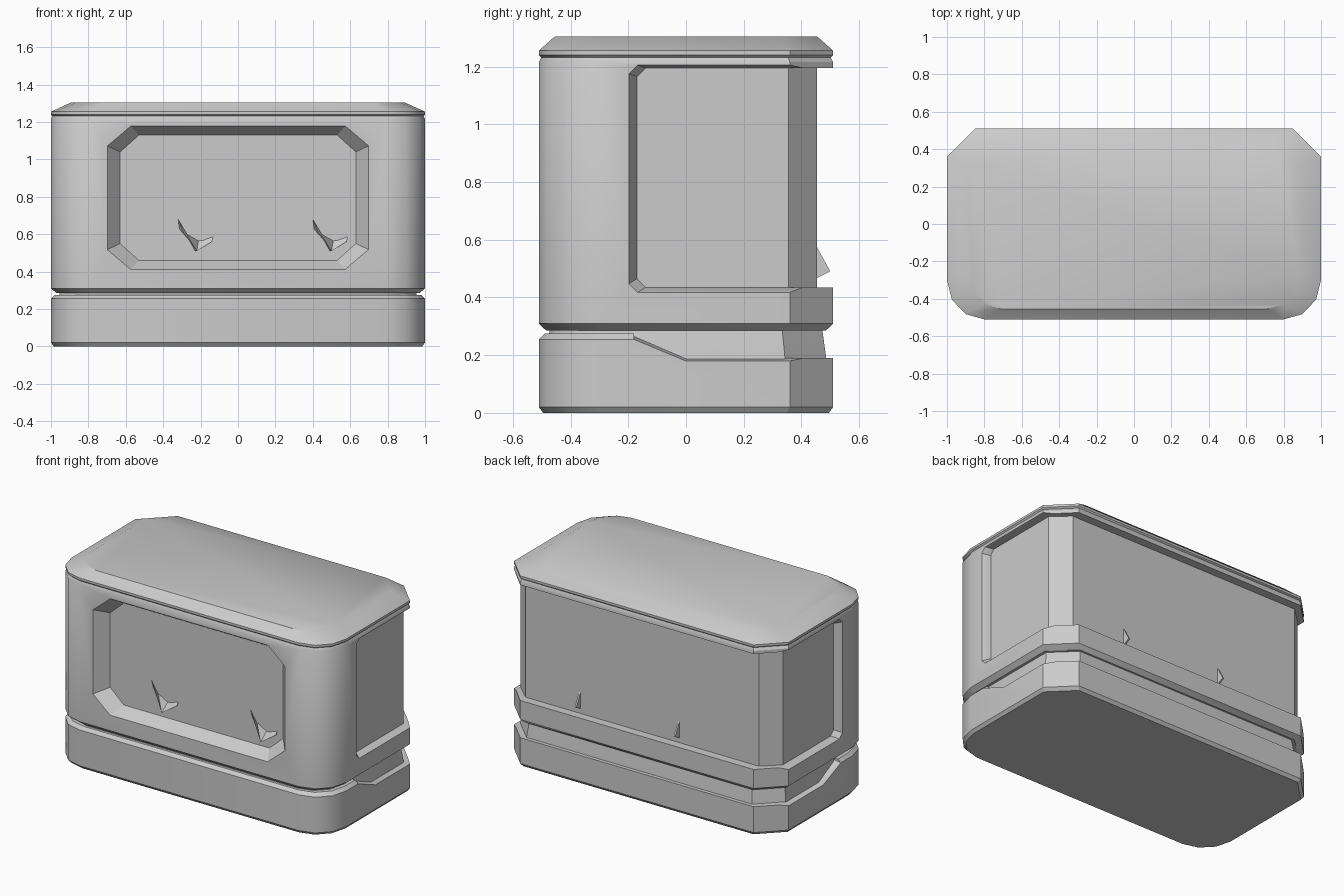
import bpy, bmesh, math
from math import radians, sin, cos

cube = bpy.data.objects.get("Cube")
if cube:
    bpy.data.objects.remove(cube)

grey = bpy.data.materials.new("light grey")
grey.use_nodes = True
grey.diffuse_color = (0.6, 0.6, 0.6, 1)
grey.node_tree.nodes["Principled BSDF"].inputs["Base Color"].default_value = (0.6, 0.6, 0.6, 1)


def loft(name, rings):
    """Closed solid through a list of equally long point rings."""
    bm = bmesh.new()
    loops = [[bm.verts.new(p) for p in ring] for ring in rings]
    n = len(loops[0])
    for a, b in zip(loops, loops[1:]):
        for i in range(n):
            j = (i + 1) % n
            bm.faces.new((a[i], a[j], b[j], b[i]))
    bm.faces.new(loops[0][::-1])
    bm.faces.new(loops[-1])
    bmesh.ops.recalc_face_normals(bm, faces=bm.faces[:])
    mesh = bpy.data.meshes.new(name)
    bm.to_mesh(mesh)
    bm.free()
    obj = bpy.data.objects.new(name, mesh)
    bpy.context.collection.objects.link(obj)
    mesh.materials.append(grey)
    return obj


def plan(z, sx=1.0, sy=1.0, front=-0.51, chamfer=0.15):
    """Footprint with rounded front corners and chamfered back corners."""
    right = [(0.8 + 0.2 * sin(a), -0.3 + 0.21 * -cos(a))
             for a in (radians(d) for d in (0, 30, 60, 90))]
    right += [(1, 0.51 - chamfer), (1 - chamfer, 0.51)]
    ring = right + [(-x, y) for x, y in reversed(right)]
    return [(x * sx, max(y * sy, front), z) for x, y in ring]


def stack(name, levels, **kw):
    return loft(name, [plan(z, sx, sy, **kw) for z, sx, sy in levels])


def cut(obj, cutter):
    mod = obj.modifiers.new("cut", "BOOLEAN")
    mod.object = cutter
    mod.solver = "EXACT"
    bpy.context.view_layer.objects.active = obj
    bpy.ops.object.modifier_apply(modifier=mod.name)
    bpy.data.objects.remove(cutter)


def side_cutter(inner, outer):
    """Notch running across the model, flaring at both sides."""
    return loft("notch", [[(x, y, z) for y, z in prof] for x, prof in
                ((-1.02, outer), (-0.955, inner), (0.955, inner), (1.02, outer))])


def opening(y0, z0, z1, c=0.03):
    return [(y0, z0 + c), (y0 + c, z0), (0.7, z0), (0.7, z1), (y0 + c, z1), (y0, z1 - c)]


def step(drop):
    return [(-0.18, 0.265 - drop), (0, 0.19 - drop), (0.7, 0.19 - drop),
            (0.7, 0.4), (-0.18, 0.4)]


def window_ring(y, w, z0, z1, cx, cz):
    return [(-w, y, z0 + cz), (-w + cx, y, z0), (w - cx, y, z0), (w, y, z0 + cz),
            (w, y, z1 - cz), (w - cx, y, z1), (-w + cx, y, z1), (-w, y, z1 - cz)]


# Base with a lowered rear ledge
base = stack("base", [(0, 0.985, 0.97), (0.02, 1, 1), (0.255, 1, 1), (0.275, 0.98, 0.96)])
cut(base, side_cutter(step(0), step(0.015)))

# Recessed neck between base and body
neck = stack("neck", [(0.15, 0.97, 0.96), (0.2, 0.965, 0.95), (0.31, 0.95, 0.92)])

# Body shell: rear opening and front window
body = stack("body_shell", [(0.285, 0.97, 0.95), (0.31, 1, 1), (1.215, 1, 1), (1.235, 0.99, 0.98)])
cut(body, side_cutter(opening(-0.17, 0.435, 1.195), opening(-0.21, 0.41, 1.21)))
cut(body, loft("window", [window_ring(-0.53, 0.715, 0.4, 1.19, 0.13, 0.11),
                          window_ring(-0.43, 0.63, 0.46, 1.13, 0.1, 0.09)]))

# Inner cabin walls seen through the side and rear opening
core = stack("cabin_core", [(0.35, 0.955, 0.89), (1.24, 0.955, 0.89)], front=-0.25, chamfer=0.11)

# Sloped roof cap
roof = stack("roof", [(1.225, 0.985, 0.97), (1.24, 1, 1), (1.255, 1, 1), (1.305, 0.89, 0.89)])

# Small folded tabs on the front panel and the rear wall
for side, x in (("right", -0.22), ("left", 0.5)):
    tab = loft("front_tab_" + side, [[(x + dx, y, z) for dx, y, z in prof] for prof in (
        [(-0.1, -0.44, 0.68), (-0.09, -0.425, 0.6), (-0.08, -0.425, 0.62)],
        [(0, -0.48, 0.51), (-0.01, -0.425, 0.51), (0.01, -0.425, 0.57)],
        [(0.08, -0.44, 0.56), (0.08, -0.425, 0.56), (0.09, -0.425, 0.6)])])
    loft("rear_tab_" + side, [[(x + dx, y, z) for y, z in
         ((0.44, 0.6), (0.44, 0.46), (0.5, 0.49))] for dx in (-0.05, -0.04)])

for obj in bpy.context.view_layer.objects:
    obj.select_set(obj.type == "MESH")
bpy.context.view_layer.objects.active = body
bpy.ops.object.shade_smooth_by_angle(angle=radians(32))
